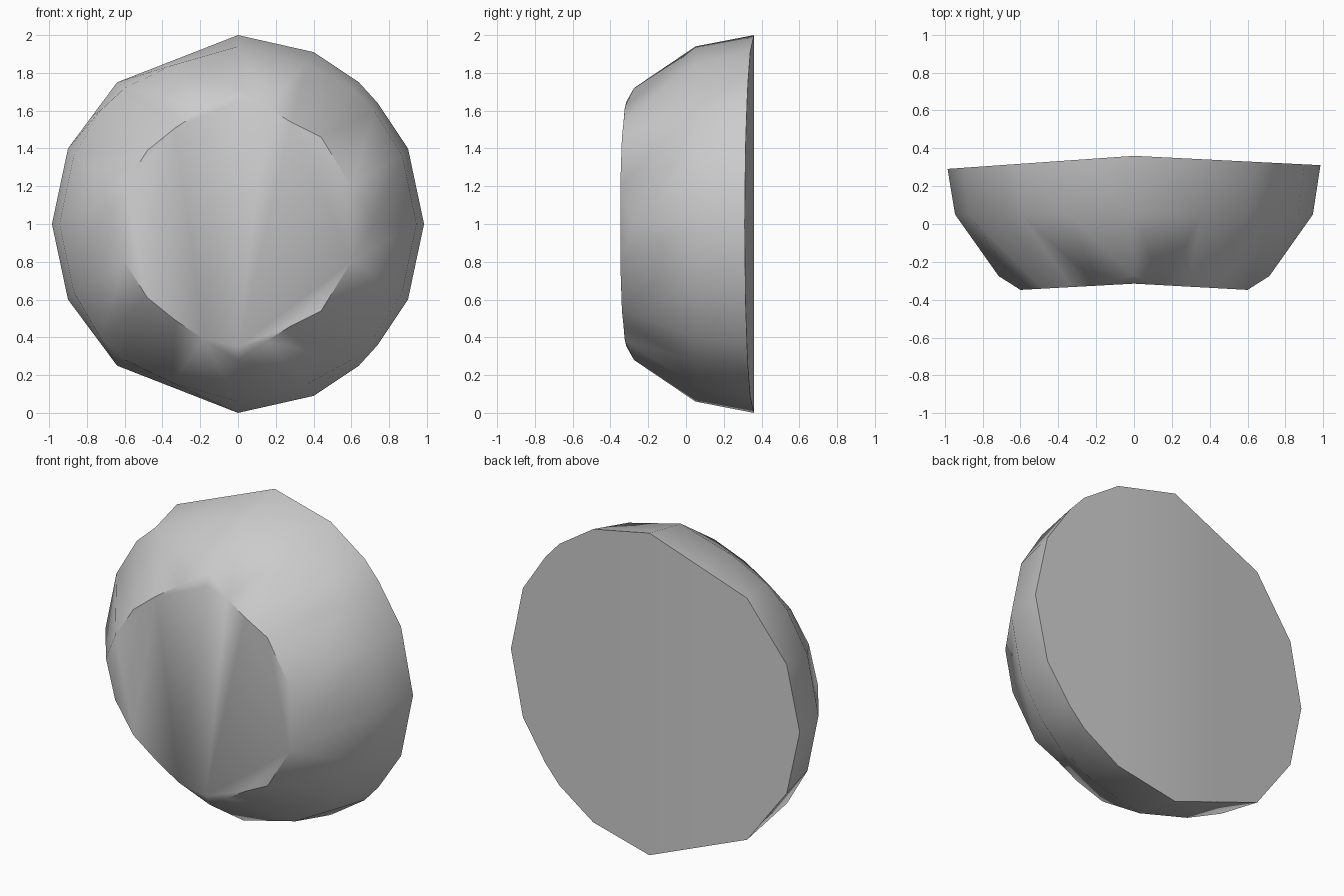
import bpy
import bmesh
import math

cube = bpy.data.objects.get("Cube")
if cube:
    bpy.data.objects.remove(cube, do_unlink=True)

grey = bpy.data.materials.new("plain grey")
grey.use_nodes = True
colour = (0.6, 0.6, 0.6, 1)
grey.diffuse_color = colour
grey.node_tree.nodes["Principled BSDF"].inputs["Base Color"].default_value = colour

# Upper half outlines (x, height from centre), from left tip over the top to right tip
BACK = [(-.985, 0), (-.9, .4), (-.77, .575), (-.64, .75), (-.32, .875), (0, 1),
        (.4, .91), (.64, .75), (.74, .64), (.9, .4), (.985, 0)]
MIDDLE = [(-.945, 0), (-.87, .36), (-.73, .6), (-.6, .72), (-.35, .84), (0, .94),
          (.36, .85), (.6, .72), (.72, .6), (.87, .36), (.945, 0)]
FRONT = [(-.715, 0), (-.6, .2), (-.48, .39), (-.33, .51), (-.18, .61), (0, .72),
         (.15, .62), (.28, .54), (.44, .46), (.6, .2), (.715, 0)]
HALF = len(BACK) - 1


def back_depth(x, z):
    return .36 - (.07 if x < 0 else .05) * abs(x)


def middle_depth(x, z):
    return .05


def front_depth(x, z):
    if x == 0 or z == 0:
        return -.275
    return -.315 - .055 * abs(x)


def add_ring(bm, half, depth):
    """Full ring of vertices: upper half, then its reflection below."""
    outline = half + [(x, -z) for x, z in reversed(half[1:-1])]
    return [bm.verts.new((x, depth(x, z), 1 + z)) for x, z in outline]


bm = bmesh.new()
back = add_ring(bm, BACK, back_depth)
middle = add_ring(bm, MIDDLE, middle_depth)
front = add_ring(bm, FRONT, front_depth)
count = len(back)

# Curved side wall
for a, b in ((back, middle), (middle, front)):
    for i in range(count):
        j = (i + 1) % count
        bm.faces.new((a[i], a[j], b[j], b[i]))

# Back: two planes meeting on the vertical centre line
top, bottom = HALF // 2, HALF + HALF // 2
bm.faces.new(back[top:bottom + 1])
bm.faces.new(back[bottom:] + back[:top + 1])

# Front cap: two slightly hollow planes with four sloping tips
upper, lower = (bm.verts.new((0, -.315, 1 + s * .65)) for s in (1, -1))
right = front[top + 1:HALF] + front[HALF + 1:bottom]
left = front[bottom + 1:] + front[1:top]
bm.faces.new([upper] + right + [lower])
bm.faces.new([lower] + left + [upper])
for i, spine in ((top, upper), (bottom, lower)):
    bm.faces.new((front[i - 1], front[i], spine))
    bm.faces.new((front[i], front[i + 1], spine))
for i in (0, HALF):
    bm.faces.new((front[i - 1], front[i], front[i + 1]))

bmesh.ops.recalc_face_normals(bm, faces=bm.faces)
mesh = bpy.data.meshes.new("rounded_stud")
bm.to_mesh(mesh)
bm.free()
mesh.materials.append(grey)
stud = bpy.data.objects.new("rounded_stud", mesh)
bpy.context.collection.objects.link(stud)
bpy.ops.object.select_all(action="DESELECT")
stud.select_set(True)
bpy.context.view_layer.objects.active = stud
bpy.ops.object.shade_smooth_by_angle(angle=math.radians(40))
